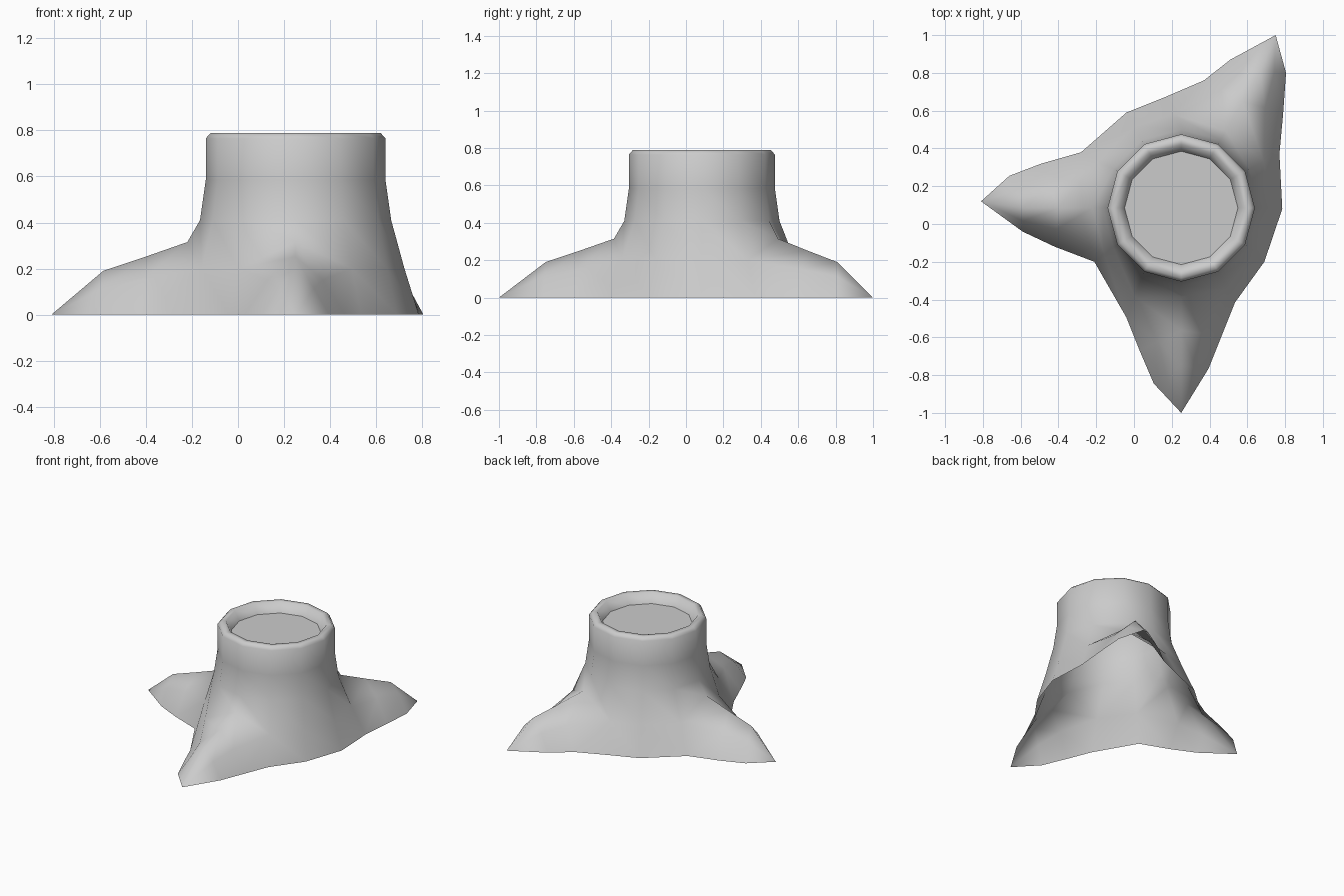
import bpy, bmesh, math
from mathutils import Vector

cube = bpy.data.objects.get("Cube")
if cube:
    bpy.data.objects.remove(cube, do_unlink=True)

bark = bpy.data.materials.new("plain grey")
bark.use_nodes = True
grey = (0.6, 0.6, 0.6, 1)
bark.diffuse_color = grey
bark.node_tree.nodes["Principled BSDF"].inputs["Base Color"].default_value = grey

CX, CY, SIDES = 0.25, 0.085, 12
bm = bmesh.new()


def polar(i, r, z):
    a = math.tau * i / SIDES
    return Vector((CX + r * math.cos(a), CY + r * math.sin(a), z))


def skin(a, b):
    """Bridge two equally long rows of vertices."""
    for i in range(len(a) - 1):
        corners = list(dict.fromkeys((a[i], a[i + 1], b[i + 1], b[i])))
        bm.faces.new(corners)


# Ground outline of the trunk between the roots, by column
ground = {0: (.785, .08), 1: (.77, .37), 3: (.16, .67), 4: (-.04, .59),
          5: (-.28, .38), 7: (-.21, -.2), 8: (-.04, -.495),
          10: (.535, -.415), 11: (.69, -.2)}

# Roots by column: tip, then side points going outward (low-angle side, high-angle side)
roots = {
    2: ((.75, 1.0), [(.79, .59), (.805, .8)], [(.37, .76), (.51, .87)]),
    6: ((-.81, .12), [(-.49, .32), (-.66, .255)], [(-.42, -.12), (-.59, -.04)]),
    9: ((.25, -1.0), [(.03, -.67), (.105, -.845)], [(.465, -.59), (.395, -.765)]),
}

# Trunk columns, each from the rim down
rim = [(.30, .72), (.335, .788), (.37, .788), (.39, .765), (.39, .585)]
columns = []
for i in range(SIDES):
    col = [bm.verts.new(polar(i, r, z)) for r, z in rim]
    col.append(bm.verts.new(polar(i, .415, .41)))
    if i in roots:
        col.append(bm.verts.new(polar(i, .47, .315)))
    else:
        base = Vector((*ground[i], 0))
        mid = polar(i, .41, 0).lerp(base, .5)
        mid.z = .2
        col += [bm.verts.new(mid), bm.verts.new(base)]
    columns.append(col)

for i in range(SIDES):
    a, b = columns[i], columns[(i + 1) % SIDES]
    n = min(len(a), len(b))
    skin(a[:n], b[:n])

# Sunken cut face
bm.faces.new([c[0] for c in columns])

# Roots: arched sections running out to a pointed tip
for i, (tip, low, high) in roots.items():
    before, after = columns[i - 1], columns[i + 1]
    row = [before[-1], before[-2], columns[i][-1], after[-2], after[-1]]
    for k, (r, z) in enumerate(((.65, .252), (.835, .19))):
        s0, s1 = Vector((*low[k], 0)), Vector((*high[k], 0))
        ridge = polar(i, r, z)
        arch = [s0]
        for s in (s0, s1):
            m = s.lerp(ridge, .45)
            m.z = z * .6
            arch.append(m)
        arch = [s0, arch[1], ridge, arch[2], s1]
        new = [bm.verts.new(p) for p in arch]
        skin(row, new)
        row = new
    end = bm.verts.new((*tip, 0))
    skin(row, [end] * len(row))

bmesh.ops.recalc_face_normals(bm, faces=bm.faces)
top = max(bm.faces, key=lambda f: len(f.verts))
if top.normal.z < 0:
    bmesh.ops.reverse_faces(bm, faces=bm.faces)

# Smooth everywhere but the edge of the cut face
for f in bm.faces:
    f.smooth = True
for e in top.edges:
    e.smooth = False

mesh = bpy.data.meshes.new("stump")
bm.to_mesh(mesh)
bm.free()
mesh.materials.append(bark)
stump = bpy.data.objects.new("stump", mesh)
bpy.context.collection.objects.link(stump)
